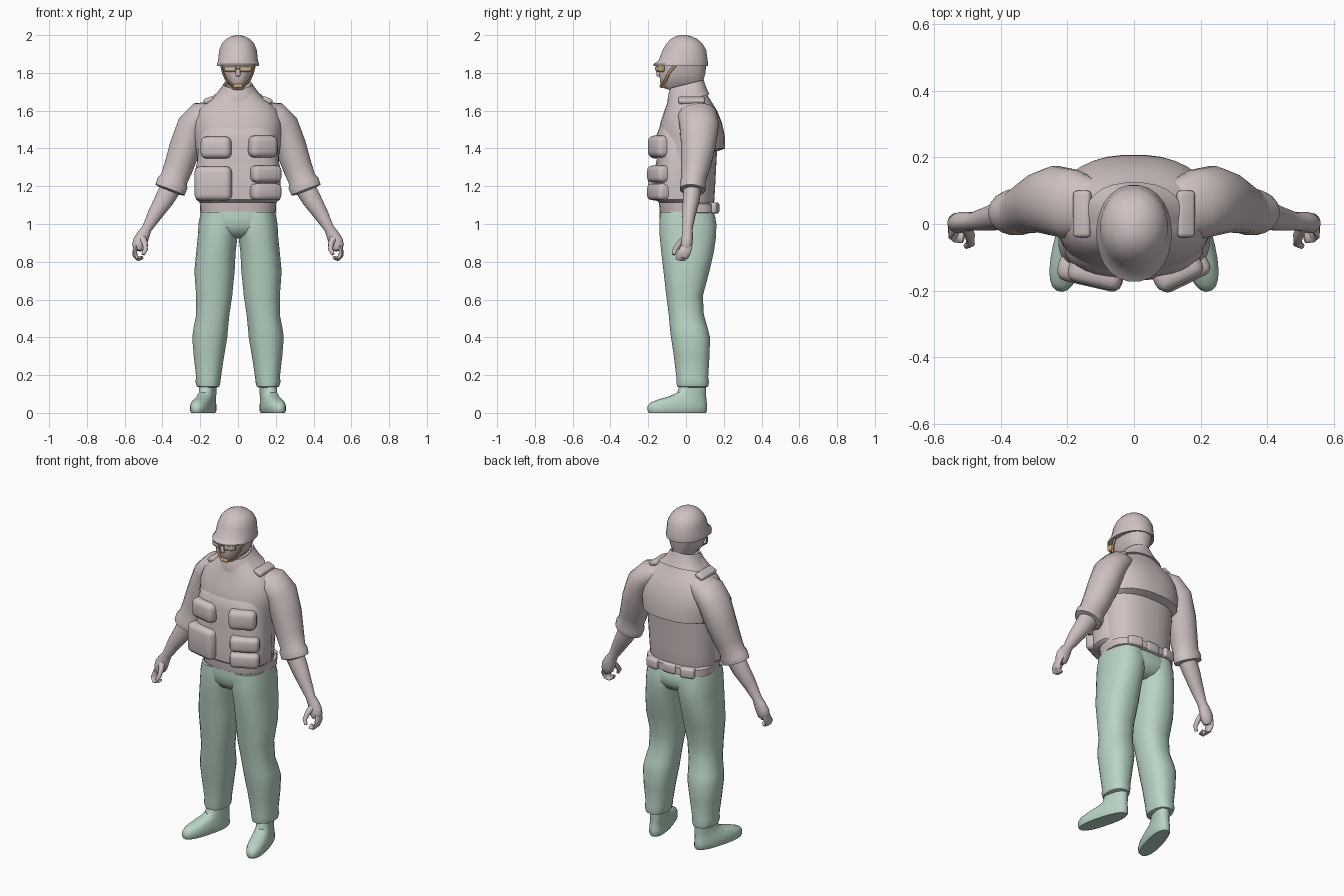
import bpy, bmesh, math
from mathutils import Vector, Matrix


def material(name, rgb):
    m = bpy.data.materials.new(name)
    m.diffuse_color = (*rgb, 1)
    return m


CLOTH = material("pale_rose", (0.62, 0.53, 0.53))
GREEN = material("pale_green", (0.48, 0.66, 0.55))
TAN = material("tan", (0.58, 0.36, 0.18))


def finish(name, bm, mat, angle=42):
    bmesh.ops.recalc_face_normals(bm, faces=bm.faces)
    me = bpy.data.meshes.new(name)
    bm.to_mesh(me)
    bm.free()
    me.materials.append(mat)
    ob = bpy.data.objects.new(name, me)
    bpy.context.collection.objects.link(ob)
    bpy.ops.object.select_all(action='DESELECT')
    ob.select_set(True)
    bpy.context.view_layer.objects.active = ob
    bpy.ops.object.shade_smooth_by_angle(angle=math.radians(angle))
    return ob


def skin(name, loops, mat, angle=42):
    """Bridge equal-length point loops and cap both ends."""
    bm = bmesh.new()
    rows = [[bm.verts.new(p) for p in loop] for loop in loops]
    n = len(rows[0])
    for a, b in zip(rows, rows[1:]):
        for i in range(n):
            j = (i + 1) % n
            bm.faces.new((a[i], a[j], b[j], b[i]))
    bm.faces.new(rows[0])
    bm.faces.new(rows[-1])
    return finish(name, bm, mat, angle)


def oval(n, power):
    for i in range(n):
        t = math.tau * (i + 0.5) / n
        c, s = math.cos(t), math.sin(t)
        yield (math.copysign(abs(c) ** (2 / power), c),
               math.copysign(abs(s) ** (2 / power), s))


def stack(name, rings, mat, power=2.3, n=24, tilt=0, mirror=1, matrix=None, angle=42):
    """Rings are (z, x_min, x_max, y_front, y_back)."""
    loops = []
    for z, x0, x1, y0, y1 in rings:
        loop = []
        for c, s in oval(n, power):
            p = Vector(((x0 + x1) / 2 + c * (x1 - x0) / 2,
                        (y0 + y1) / 2 + s * (y1 - y0) / 2, z))
            p.z += tilt * p.y
            if matrix:
                p = matrix @ p
            p.x *= mirror
            loop.append(p)
        loops.append(loop)
    return skin(name, loops, mat, angle)


def centred(name, rings, mat, **kw):
    return stack(name, [(z, -w, w, a, b) for z, w, a, b in rings], mat, **kw)


def tube(name, pts, mat, mirror=1, n=16, power=2.0):
    """Points are (x, y, z, radius_across, radius_deep)."""
    cs = [Vector(p[:3]) for p in pts]
    loops = []
    for i, p in enumerate(pts):
        d = (cs[min(i + 1, len(cs) - 1)] - cs[max(i - 1, 0)]).normalized()
        u = Vector((0, 1, 0)).cross(d).normalized()
        v = d.cross(u)
        loop = [cs[i] + u * c * p[3] + v * s * p[4] for c, s in oval(n, power)]
        loops.append([Vector((q.x * mirror, q.y, q.z)) for q in loop])
    return skin(name, loops, mat)


def pad(name, loc, size, mat, turn=0, roll=0, bevel=0.02):
    """Rounded box."""
    bm = bmesh.new()
    bmesh.ops.create_cube(bm, size=1)
    bmesh.ops.scale(bm, vec=size, verts=bm.verts)
    bmesh.ops.bevel(bm, geom=bm.edges[:], offset=bevel, segments=3,
                    profile=0.5, affect='EDGES')
    m = (Matrix.Translation(loc) @ Matrix.Rotation(math.radians(turn), 4, 'Z')
         @ Matrix.Rotation(math.radians(roll), 4, 'Y'))
    bmesh.ops.transform(bm, matrix=m, verts=bm.verts)
    return finish(name, bm, mat, 50)


# Jacket body with overhanging back yoke
centred("jacket", [
    (1.055, .195, -.138, .14), (1.12, .205, -.145, .15), (1.20, .21, -.15, .155),
    (1.30, .215, -.15, .16), (1.385, .22, -.15, .165), (1.40, .225, -.15, .208),
    (1.47, .235, -.15, .206), (1.54, .235, -.135, .19), (1.60, .215, -.115, .165),
    (1.64, .175, -.10, .14), (1.68, .12, -.09, .115), (1.72, .085, -.07, .10)],
    CLOTH, power=2.4, n=32)

# Vest front shell
centred("vest", [
    (1.115, .205, -.145, .08), (1.13, .222, -.165, .09), (1.28, .228, -.168, .09),
    (1.34, .215, -.155, .09), (1.45, .21, -.165, .08), (1.50, .19, -.145, .07),
    (1.54, .15, -.12, .05)], CLOTH, power=2.7, n=32)

# Vest pouches
pad("large_pouch", (-.13, -.145, 1.215), (.20, .085, .18), CLOTH, -13, bevel=.03)
pad("left_chest_pouch", (-.115, -.145, 1.405), (.165, .085, .115), CLOTH, -13, bevel=.03)
for k, z in enumerate((1.17, 1.265)):
    pad(f"stacked_pouch_{k}", (.145, -.14, z), (.165, .085, .088), CLOTH, 26, bevel=.025)
pad("right_chest_pouch", (.13, -.14, 1.41), (.155, .085, .115), CLOTH, 26, bevel=.03)

# Belt and rear belt pouches
centred("belt", [(1.055, .19, -.08, .15), (1.062, .203, -.08, .163),
                 (1.105, .203, -.08, .163), (1.112, .19, -.08, .15)], CLOTH, power=2.7)
for k, x in enumerate((-.115, 0, .115)):
    pad(f"belt_pouch_{k}", (x, .145, 1.085), (.085, .05, .058), CLOTH, -x * 120, bevel=.012)

# Collar, higher at the back
centred("collar", [(1.655, .15, -.10, .125), (1.685, .115, -.098, .112),
                   (1.72, .088, -.092, .10), (1.74, .076, -.085, .094),
                   (1.735, .066, -.07, .085), (1.70, .06, -.06, .08)],
        CLOTH, tilt=.25)

# Head and helmet
centred("head", [(1.67, .062, -.05, .08), (1.70, .058, -.06, .083),
                 (1.722, .034, -.125, .086), (1.75, .06, -.138, .09),
                 (1.80, .078, -.142, .104), (1.86, .088, -.13, .11)], CLOTH)
centred("helmet", [(1.838, .100, -.150, .108), (1.836, .112, -.172, .117),
                   (1.846, .113, -.174, .118), (1.866, .106, -.146, .116),
                   (1.92, .101, -.125, .108), (1.955, .086, -.104, .088),
                   (1.98, .062, -.08, .06), (1.994, .035, -.055, .028),
                   (2.0, .012, -.034, .002)], CLOTH, tilt=-.05 * 0, power=2.1)
pad("nose", (0, -.142, 1.80), (.024, .03, .04), CLOTH, bevel=.01)

# Goggles and chin strap
pad("goggle_bridge", (0, -.142, 1.828), (.05, .02, .012), TAN, bevel=.004)
pad("chin_cup", (0, -.122, 1.73), (.05, .035, .022), TAN, bevel=.009)
for s, side in ((1, "right"), (-1, "left")):
    pad(f"{side}_goggle_frame", (s * .04, -.137, 1.823), (.066, .034, .036), TAN, s * 18, bevel=.01)
    pad(f"{side}_goggle_lens", (s * .042, -.1535, 1.823), (.046, .006, .02), CLOTH, s * 18, bevel=.002)
    tube(f"{side}_chin_strap", [(.092, -.05, 1.85, .006, .008), (.079, -.09, 1.80, .006, .008),
                                (.062, -.108, 1.76, .006, .008), (.02, -.13, 1.73, .006, .008)],
         TAN, s, n=8)

    # Shoulder strap
    pad(f"{side}_shoulder_strap", (s * .155, .03, 1.655), (.055, .14, .03), CLOTH, 0, s * 22, .012)

    # Rolled sleeve
    tube(f"{side}_sleeve", [
        (.13, .045, 1.60, .05, .09), (.19, .06, 1.575, .078, .105),
        (.238, .07, 1.52, .085, .105), (.278, .065, 1.41, .085, .092),
        (.315, .05, 1.30, .078, .078), (.34, .04, 1.235, .074, .066),
        (.347, .037, 1.215, .085, .071), (.36, .034, 1.18, .083, .068),
        (.362, .034, 1.175, .06, .05)], CLOTH, s, 20)

    # Forearm and curled hand
    tube(f"{side}_forearm", [
        (.345, .035, 1.21, .058, .048), (.39, .028, 1.13, .052, .045),
        (.44, .015, 1.05, .040, .036), (.483, .008, .975, .027, .027),
        (.50, .008, .945, .034, .029), (.517, .006, .91, .040, .030),
        (.526, .002, .88, .036, .030), (.532, -.002, .862, .022, .022)], CLOTH, s)
    tube(f"{side}_fingers", [
        (.535, .008, .89, .014, .028), (.546, -.004, .86, .012, .032),
        (.545, -.018, .832, .012, .032), (.528, -.028, .815, .011, .03),
        (.508, -.034, .822, .009, .024)], CLOTH, s, 10)
    tube(f"{side}_thumb", [
        (.505, -.008, .925, .02, .018), (.492, -.035, .895, .015, .015),
        (.490, -.058, .865, .013, .013), (.503, -.066, .838, .009, .009)], CLOTH, s, 10)

    # Trouser leg with gathered cuff
    stack(f"{side}_trouser_leg", [
        (.135, .11, .205, -.035, .105), (.14, .098, .218, -.048, .118),
        (.165, .092, .226, -.052, .122), (.19, .09, .222, -.052, .118),
        (.30, .073, .235, -.065, .125), (.40, .056, .243, -.08, .128),
        (.45, .052, .236, -.086, .115), (.52, .045, .222, -.092, .095),
        (.62, .03, .222, -.105, .09), (.75, .017, .232, -.12, .125),
        (.85, .012, .222, -.132, .148), (.93, .002, .214, -.14, .16),
        (1.0, -.01, .21, -.142, .162), (1.062, 0, .198, -.138, .15)],
        GREEN, power=2.3, mirror=s)

    # Boot, turned outward
    turn = (Matrix.Translation((.155, .05, 0)) @ Matrix.Rotation(math.radians(15), 4, 'Z'))
    stack(f"{side}_boot", [
        (0, -.043, .05, -.255, .055), (.012, -.05, .056, -.262, .062),
        (.035, -.05, .056, -.262, .062), (.055, -.047, .053, -.245, .06),
        (.072, -.044, .048, -.20, .058), (.088, -.042, .044, -.14, .057),
        (.108, -.041, .041, -.098, .057), (.15, -.041, .041, -.085, .058)],
        GREEN, power=2.4, mirror=s, matrix=turn)

# Trouser seat
centred("trouser_seat", [(.925, .09, -.07, .09), (.945, .15, -.115, .135),
                         (.985, .195, -.138, .158), (1.03, .202, -.142, .158),
                         (1.066, .197, -.14, .145)], GREEN, power=2.5, n=32)
